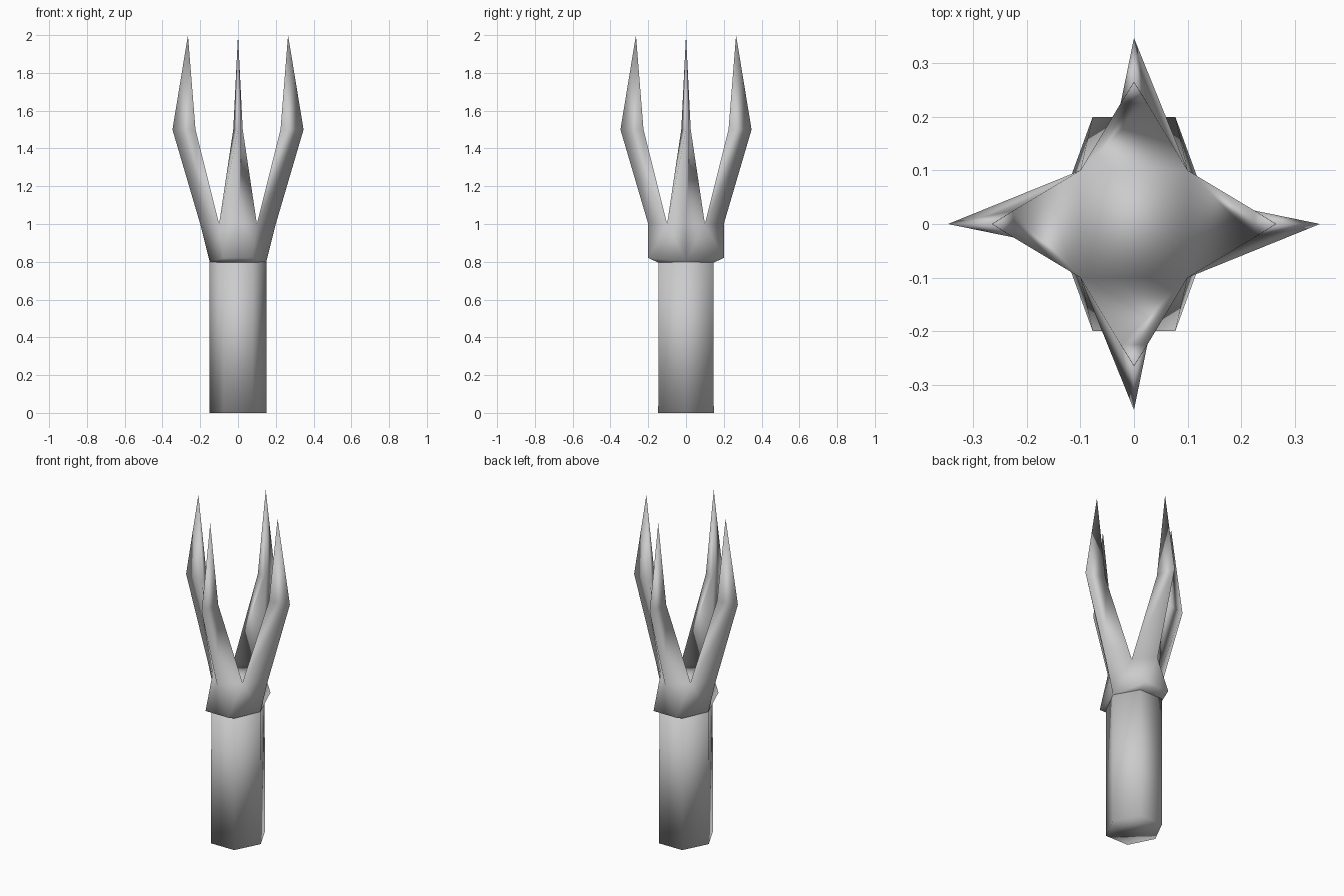
import bpy, bmesh
from mathutils import Matrix, Vector
from math import radians

if "Cube" in bpy.data.objects:
    bpy.data.objects.remove(bpy.data.objects["Cube"])


def make_object(name, bm):
    """Turn a bmesh into a smooth shaded object."""
    bmesh.ops.remove_doubles(bm, verts=bm.verts[:], dist=0.0005)
    bmesh.ops.recalc_face_normals(bm, faces=bm.faces[:])
    for f in bm.faces:
        f.smooth = True
    mesh = bpy.data.meshes.new(name)
    bm.to_mesh(mesh)
    bm.free()
    obj = bpy.data.objects.new(name, mesh)
    bpy.context.collection.objects.link(obj)
    return obj


def hexagon(x, xs, y, z, z_side):
    """Six-sided ring with points on the x axis, counter-clockwise."""
    return [(x, 0, z), (xs, y, z_side), (-xs, y, z_side),
            (-x, 0, z), (-xs, -y, z_side), (xs, -y, z_side)]


def face(bm, pts):
    return bm.faces.new([bm.verts.new(p) for p in pts])


# Shaft: six-sided column
bm = bmesh.new()
low, high = hexagon(0.152, 0.077, 0.147, 0, 0), hexagon(0.15, 0.077, 0.145, 0.8, 0.8)
for i in range(6):
    j = (i + 1) % 6
    face(bm, [low[i], low[j], high[j], high[i]])
face(bm, low)
face(bm, high)
make_object("shaft", bm)

# Crown: collar flaring from the shaft into four prongs
bm = bmesh.new()
inner = hexagon(0.15, 0.077, 0.145, 0.8, 0.795)
outer = hexagon(0.15, 0.077, 0.20, 0.8, 0.82)
ridge_x, ridge_y, valley = (0.2, 0, 1), (0, 0.2, 1), (0.1, 0.1, 1)

# Collar sides, one quarter mirrored into four
for sx in (1, -1):
    for sy in (1, -1):
        def m(p):
            return (p[0] * sx, p[1] * sy, p[2])
        a, b, b_in = outer[0], outer[1], inner[1]
        mid, mid_in = (0, 0.2, 0.82), (0, 0.145, 0.795)
        for tri in ([a, b, valley], [a, valley, ridge_x], [b, ridge_y, valley],
                    [b, mid, ridge_y], [a, b_in, b], [b_in, mid_in, mid, b],
                    [a, (0, 0, 0.797), mid_in, b_in]):
            face(bm, [m(p) for p in tri])

# Prongs: triangular section, leaning out and then in to a point
for k in range(4):
    rot = Matrix.Rotation(radians(90 * k), 3, 'Z')
    base = [(0.1, -0.1, 1), (0.2, 0, 1), (0.1, 0.1, 1)]
    bend = [(0.225, -0.025, 1.5), (0.347, 0, 1.5), (0.225, 0.025, 1.5)]
    tip = (0.265, 0, 2)
    for i in range(3):
        j = (i + 1) % 3
        face(bm, [rot @ Vector(p) for p in (base[i], base[j], bend[j], bend[i])])
        face(bm, [rot @ Vector(p) for p in (bend[i], bend[j], tip)])

# Floor between the prongs
face(bm, [(0.1, 0.1, 1), (-0.1, 0.1, 1), (-0.1, -0.1, 1), (0.1, -0.1, 1)])
make_object("pronged_crown", bm)
